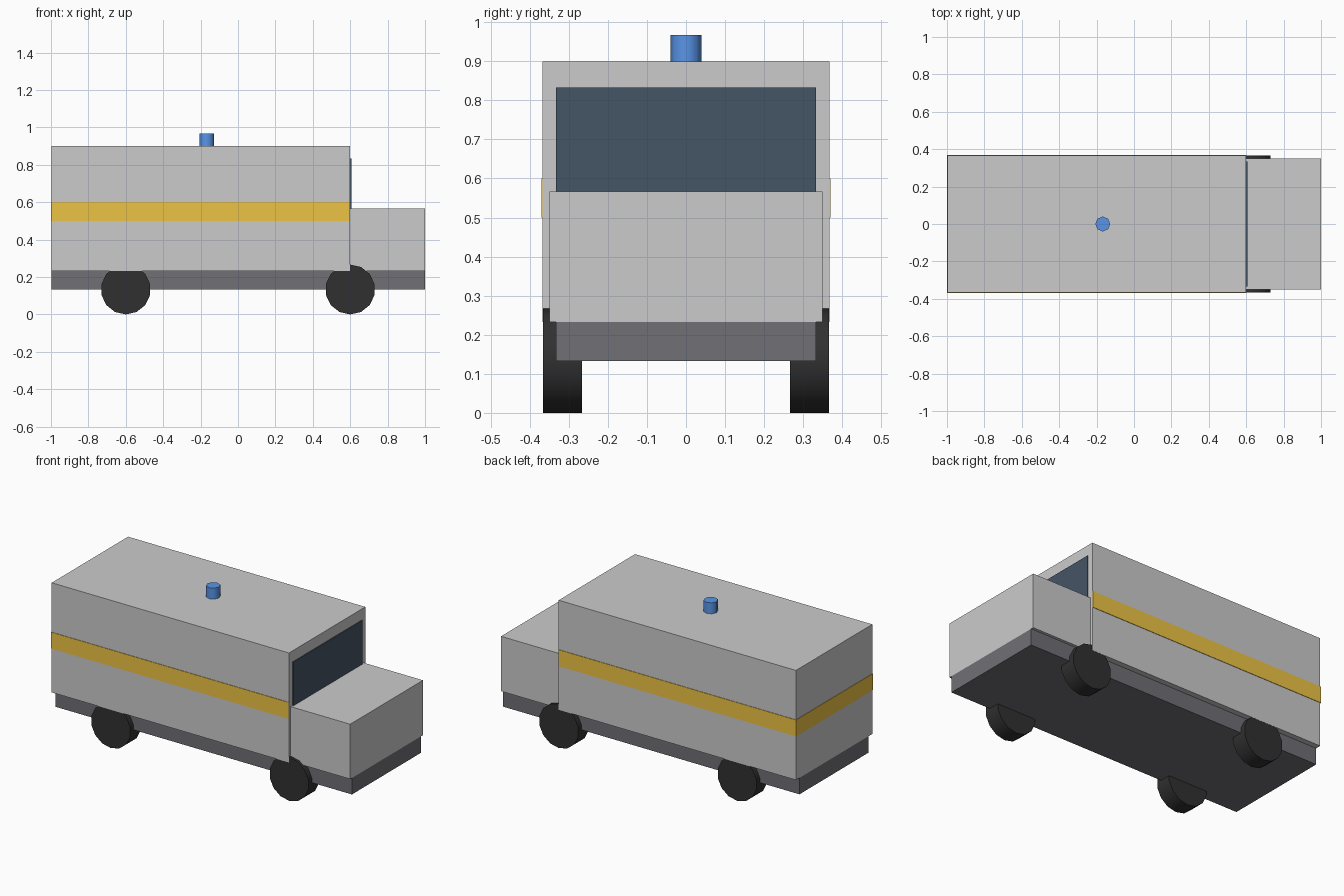
import bpy
import math

if "Cube" in bpy.data.objects:
    bpy.data.objects.remove(bpy.data.objects["Cube"])


def material(name, color):
    mat = bpy.data.materials.new(name)
    mat.diffuse_color = (*color, 1)
    mat.use_nodes = True
    mat.node_tree.nodes["Principled BSDF"].inputs["Base Color"].default_value = mat.diffuse_color
    return mat


def finish(obj, name, mat):
    obj.name = name
    if mat:
        obj.data.materials.append(mat)
    return obj


def box(name, x, half_y, z, mat=None):
    """Box spanning the x and z ranges, symmetric in y."""
    bpy.ops.mesh.primitive_cube_add(
        size=1, location=((x[0] + x[1]) / 2, 0, (z[0] + z[1]) / 2))
    obj = bpy.context.object
    obj.scale = (x[1] - x[0], 2 * half_y, z[1] - z[0])
    bpy.ops.object.transform_apply(location=False, rotation=False, scale=True)
    return finish(obj, name, mat)


def cylinder(name, sides, radius, depth, location, rotation, mat):
    bpy.ops.mesh.primitive_cylinder_add(
        vertices=sides, radius=radius, depth=depth,
        location=location, rotation=rotation)
    obj = finish(bpy.context.object, name, mat)
    bpy.ops.object.shade_smooth_by_angle(angle=math.radians(50))
    return obj


dark_grey = material("chassis_grey", (0.16, 0.16, 0.18))
black = material("tyre_black", (0.03, 0.03, 0.03))
yellow = material("stripe_yellow", (0.85, 0.55, 0.06))
glass = material("glass_blue", (0.06, 0.09, 0.13))
blue = material("beacon_blue", (0.1, 0.3, 0.8))

# Bodywork
box("chassis", (-0.997, 1.0), 0.333, (0.133, 0.233), dark_grey)
box("van_body", (-0.997, 0.6), 0.367, (0.233, 0.9))
box("hood", (0.59, 1.0), 0.35, (0.233, 0.567))

# Stripe wraps both sides and the rear
box("stripe", (-1.0, 0.598), 0.37, (0.5, 0.6), yellow)

# Windscreen
box("windscreen", (0.593, 0.606), 0.333, (0.567, 0.833), glass)

# Wheels, a corner pointing down
for end, x in (("rear", -0.6), ("front", 0.6)):
    for side, y in (("near", -0.316), ("far", 0.316)):
        cylinder(f"{end}_{side}_wheel", 14, 0.1333, 0.1,
                 (x, y, 0.1333), (math.pi / 2, 0, 0), black)

# Roof beacon
cylinder("beacon", 8, 0.04, 0.069, (-0.167, 0, 0.9325), (0, 0, 0), blue)
